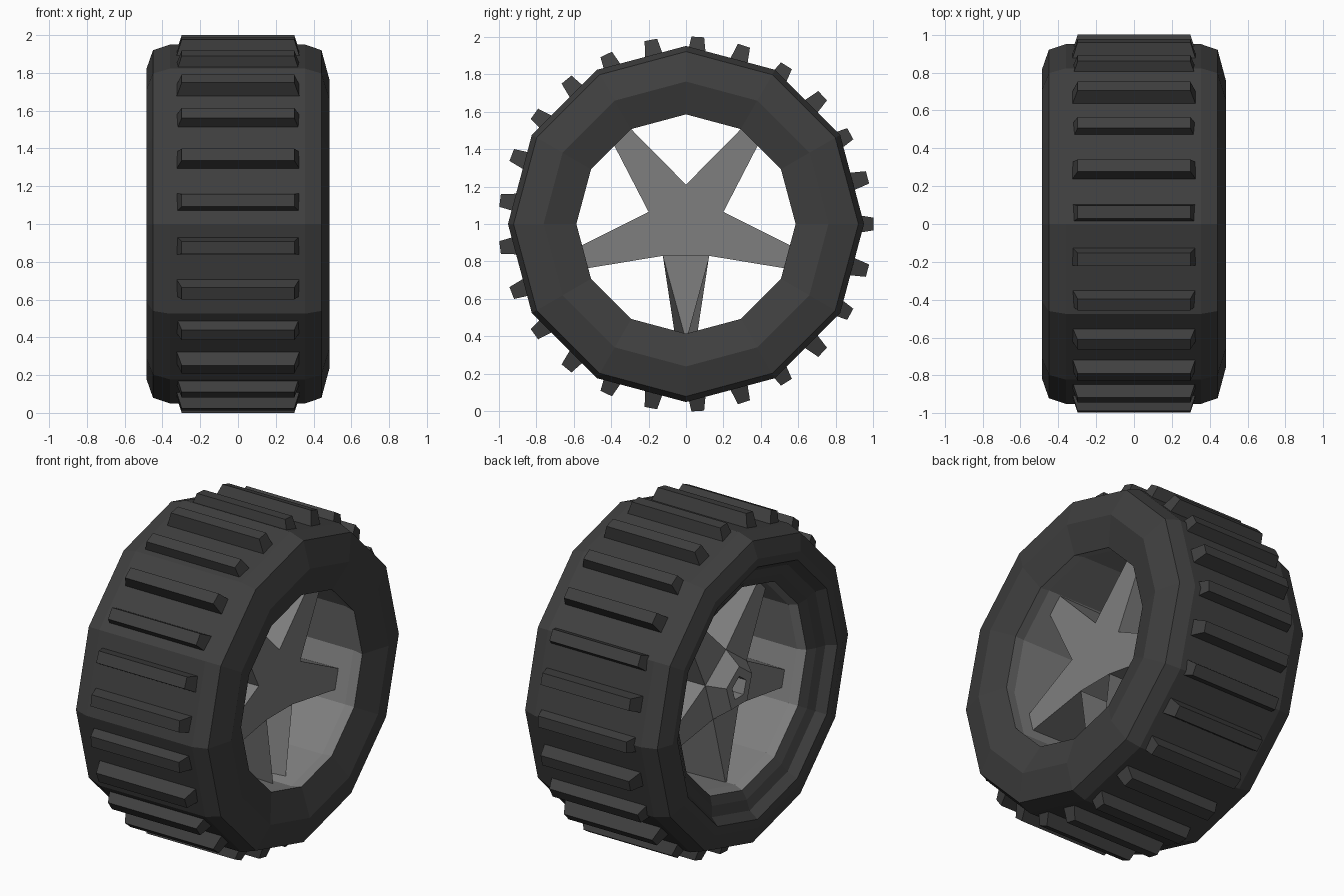
import bpy, bmesh
from math import sin, cos, pi, radians

if "Cube" in bpy.data.objects:
    bpy.data.objects.remove(bpy.data.objects["Cube"])


def material(name, v):
    m = bpy.data.materials.new(name)
    m.diffuse_color = (v, v, v, 1)
    m.use_nodes = True
    m.node_tree.nodes["Principled BSDF"].inputs["Base Color"].default_value = m.diffuse_color
    return m


RUBBER = material("rubber", 0.05)
METAL = material("metal", 0.21)


def finish(name, bm, mat):
    bmesh.ops.remove_doubles(bm, verts=bm.verts, dist=0.0005)
    bmesh.ops.recalc_face_normals(bm, faces=bm.faces)
    me = bpy.data.meshes.new(name)
    bm.to_mesh(me)
    bm.free()
    me.materials.append(mat)
    ob = bpy.data.objects.new(name, me)
    bpy.context.collection.objects.link(ob)
    return ob


def place(x, u, t, a):
    """Point at axle position x, radius u, tangential offset t, turned by a from the top."""
    return (x, u * sin(a) + t * cos(a), 1 + u * cos(a) - t * sin(a))


def lathe(name, profile, sides, mat):
    bm = bmesh.new()
    rings = [[bm.verts.new(place(x, r, 0, 2 * pi * i / sides)) for i in range(sides)]
             for x, r in profile]
    for a, b in zip(rings, rings[1:]):
        for i in range(sides):
            j = (i + 1) % sides
            bm.faces.new((a[i], a[j], b[j], b[i]))
    bmesh.ops.dissolve_degenerate(bm, dist=0.0001, edges=bm.edges)
    return finish(name, bm, mat)


# Tyre carcass with sidewalls
lathe("tyre", [(.43, .585), (.485, .76), (.442, .92), (.355, .95), (-.36, .95),
               (-.45, .92), (-.485, .82), (-.483, .77), (-.43, .73),
               (-.41, .67), (-.38, .62)], 12, RUBBER)

# Rim barrel
lathe("rim_barrel", [(-.38, .62), (-.33, .60), (.36, .60), (.43, .585)], 12, METAL)

# Tread bars
bm = bmesh.new()
for k in range(25):
    a = pi / 2 + 2 * pi * k / 25
    lo, hi = [[bm.verts.new(place(sx * hx, u, st * ht, a))
               for sx, st in ((-1, -1), (1, -1), (1, 1), (-1, 1))]
              for u, hx, ht in ((.90, .33, .05), (1.0, .298, .034))]
    bm.faces.new(lo)
    bm.faces.new(hi)
    for i in range(4):
        j = (i + 1) % 4
        bm.faces.new((lo[i], lo[j], hi[j], hi[i]))
finish("tread_bars", bm, RUBBER)

# Five deep spokes; the lowest one is pointed in front and open at the back
BACK, FRONT, R = .28, -.27, .21
bm = bmesh.new()
base_u, base_t = R * cos(radians(36)), R * sin(radians(36))
for k in range(5):
    a = radians(36 + 72 * k)
    lowest = k == 2
    tip = .006 if lowest else .048
    back = [bm.verts.new(place(BACK, u, t, a)) for u, t in
            ((base_u, -base_t), (.60, -.058), (.60, .058), (base_u, base_t))]
    front = [bm.verts.new(place(FRONT, u, t, a)) for u, t in
             ((base_u, -base_t), (.60, -tip), (.60, tip), (base_u, base_t))]
    bm.faces.new(front)
    if not lowest:
        bm.faces.new(back)
    for i in (0, 2):
        bm.faces.new((back[i], back[i + 1], front[i + 1], front[i]))
bm.faces.new([bm.verts.new(place(BACK, R, 0, 2 * pi * i / 5)) for i in range(5)])
finish("spokes", bm, METAL)

# Hub with a recessed five-sided socket
lathe("hub", [(FRONT, .21), (-.36, .13), (-.36, .07), (-.27, .07), (-.27, .0005)], 5, METAL)
